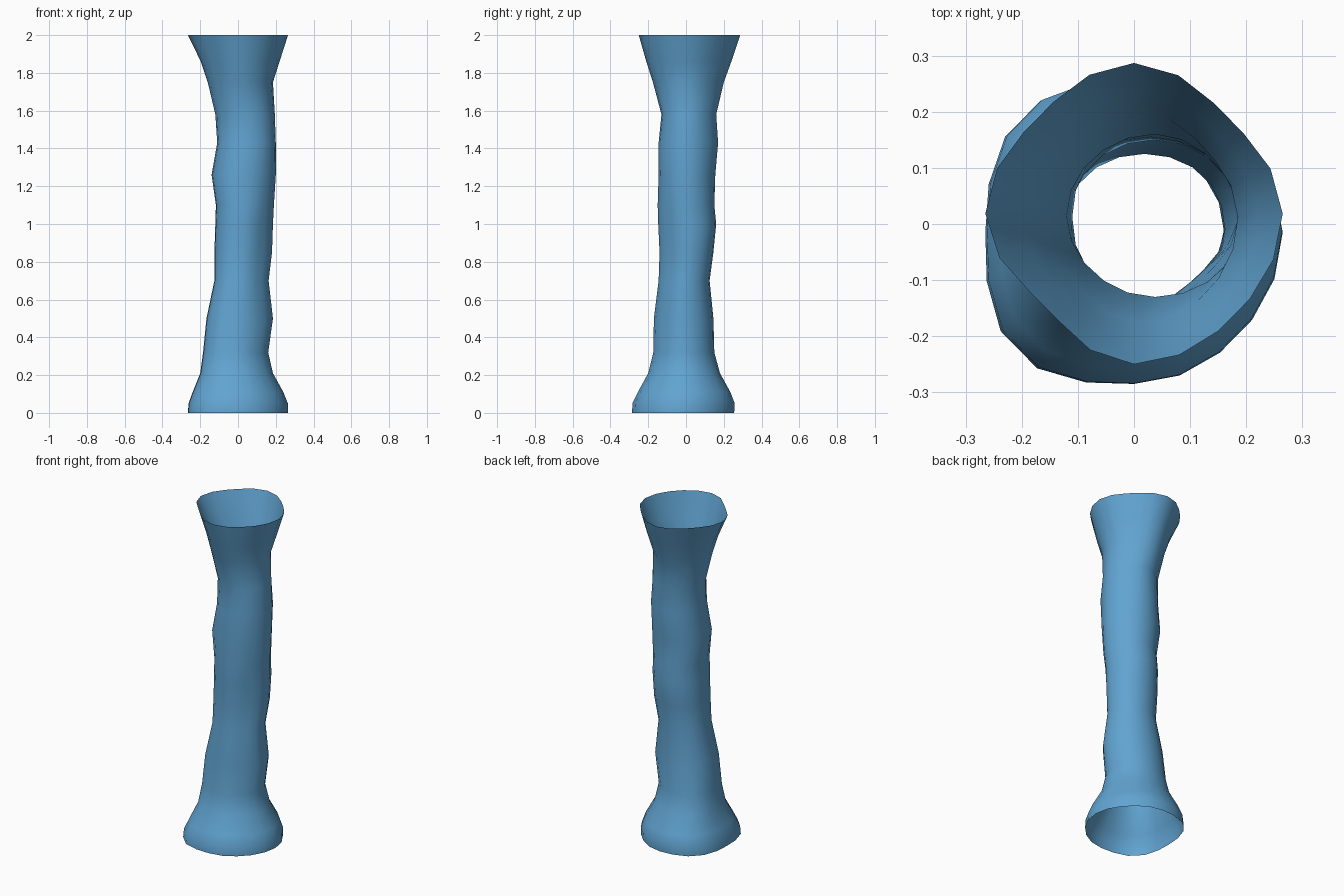
import bpy, bmesh, math

old_cube = bpy.data.objects.get("Cube")
if old_cube:
    bpy.data.objects.remove(old_cube, do_unlink=True)

SEGMENTS = 20

# Extents of the tube by height: z, x low, x high, y low, y high
RINGS = [
    (0, -.265, .265, -.285, .255),
    (.05, -.262, .264, -.284, .258),
    (.11, -.24, .24, -.255, .235),
    (.21, -.2, .185, -.2, .18),
    (.32, -.185, .16, -.173, .15),
    (.5, -.167, .185, -.17, .145),
    (.7, -.125, .162, -.145, .125),
    (.85, -.125, .18, -.14, .145),
    (1, -.12, .185, -.147, .16),
    (1.1, -.117, .19, -.15, .15),
    (1.26, -.14, .2, -.145, .155),
    (1.43, -.11, .2, -.145, .17),
    (1.58, -.12, .195, -.13, .16),
    (1.75, -.16, .185, -.175, .2),
    (1.86, -.197, .22, -.21, .24),
    (2, -.265, .265, -.25, .287),
]

# Fullness of the four diagonal corners by height:
# z, (back left, back right, front right, front left)
CORNERS = [
    (0, (-.04, .08, .12, -.02)),
    (.4, (0, .04, .08, -.05)),
    (.9, (.03, 0, .08, -.14)),
    (1.4, (-.04, .03, .04, .03)),
    (2, (-.1, -.09, -.14, -.04)),
]


def corner_fullness(z, quadrant):
    """Blend the corner fullness between the listed heights."""
    for (z0, low), (z1, high) in zip(CORNERS, CORNERS[1:]):
        if z <= z1:
            t = (z - z0) / (z1 - z0)
            return low[quadrant] * (1 - t) + high[quadrant] * t


def ring_points(z, x0, x1, y0, y1):
    """Lopsided oval that fills the given extents."""
    for i in range(SEGMENTS):
        angle = math.tau * i / SEGMENTS
        quadrant = i * 4 // SEGMENTS
        bulge = 1 + corner_fullness(z, quadrant) * math.sin(2 * angle) ** 2
        x = (x0 + x1) / 2 + (x1 - x0) / 2 * math.cos(angle) * bulge
        y = (y0 + y1) / 2 + (y1 - y0) / 2 * math.sin(angle) * bulge
        yield x, y, z


# Blue material
blue = bpy.data.materials.new("soft blue")
blue.use_nodes = True
color = (.12, .37, .64, 1)
blue.diffuse_color = color
blue.node_tree.nodes["Principled BSDF"].inputs["Base Color"].default_value = color

# Open flared tube, lofted through the rings
bm = bmesh.new()
loops = [[bm.verts.new(p) for p in ring_points(*ring)] for ring in RINGS]
for lower, upper in zip(loops, loops[1:]):
    for i in range(SEGMENTS):
        j = (i + 1) % SEGMENTS
        bm.faces.new((lower[i], lower[j], upper[j], upper[i]))
for face in bm.faces:
    face.smooth = True

mesh = bpy.data.meshes.new("flared_tube")
bm.to_mesh(mesh)
bm.free()
mesh.materials.append(blue)
tube = bpy.data.objects.new("flared_tube", mesh)
bpy.context.collection.objects.link(tube)
